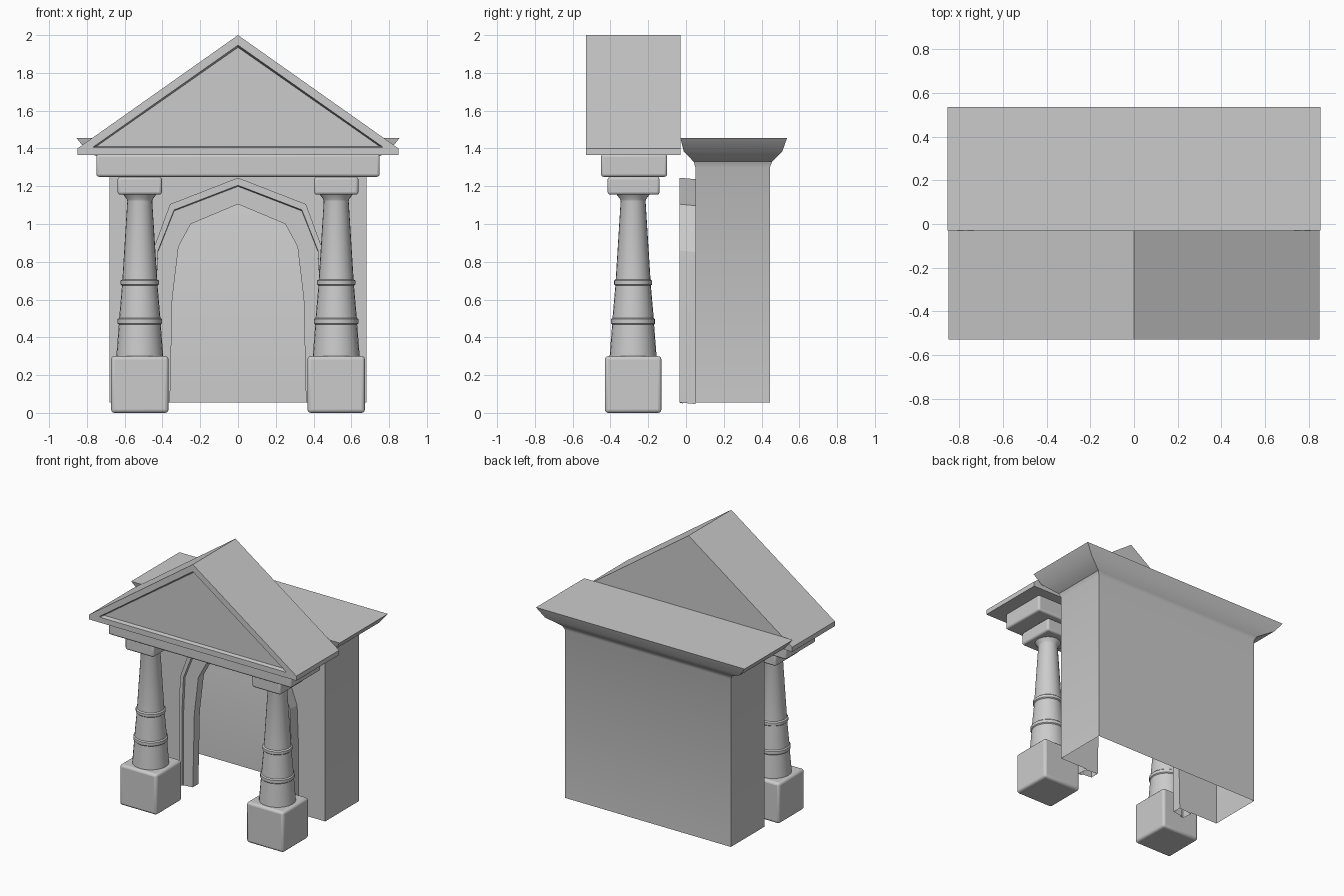
import bpy, bmesh, math

if "Cube" in bpy.data.objects:
    bpy.data.objects.remove(bpy.data.objects["Cube"])


def finish(name, bm, bevel=0.0, angle=35):
    bmesh.ops.recalc_face_normals(bm, faces=bm.faces)
    me = bpy.data.meshes.new(name)
    bm.to_mesh(me)
    bm.free()
    ob = bpy.data.objects.new(name, me)
    bpy.context.collection.objects.link(ob)
    if bevel:
        m = ob.modifiers.new("bevel", 'BEVEL')
        m.width = bevel
        m.segments = 3
    bpy.ops.object.select_all(action='DESELECT')
    ob.select_set(True)
    bpy.context.view_layer.objects.active = ob
    bpy.ops.object.shade_smooth_by_angle(angle=math.radians(angle))
    return ob


def loft(bm, rings, start=False, end=False):
    """Skin closed rings of equal length, optionally capping the ends."""
    vs = [[bm.verts.new(p) for p in r] for r in rings]
    n = len(rings[0])
    for a, b in zip(vs, vs[1:]):
        for i in range(n):
            j = (i + 1) % n
            bm.faces.new((a[i], a[j], b[j], b[i]))
    if start:
        bm.faces.new(vs[0])
    if end:
        bm.faces.new(vs[-1])
    return vs


def rect(hx, y0, y1, z):
    return [(-hx, y0, z), (hx, y0, z), (hx, y1, z), (-hx, y1, z)]


def block(name, cx, hx, y0, y1, z0, z1, bevel):
    bm = bmesh.new()
    rings = [[(x + cx, y, z) for x, y, z in rect(hx, y0, y1, zz)] for zz in (z0, z1)]
    loft(bm, rings, True, True)
    return finish(name, bm, bevel)


def mirrored(half):
    """Right half profile (bottom to apex) -> full profile, right to left."""
    return half + [(-x, z) for x, z in half[-2::-1]]


# Columns: plinth, tapered shaft with two rings, and capital
SHAFT = [(.125, .29), (.111, .468), (.117, .474), (.117, .496), (.109, .503),
         (.094, .674), (.101, .68), (.101, .70), (.092, .707),
         (.066, 1.12), (.068, 1.13), (.09, 1.16)]
N = 24
for side, cx in (("left", -.52), ("right", .52)):
    block(side + "_plinth", cx, .152, -.43, -.13, 0, .30, .018)
    bm = bmesh.new()
    loft(bm, [[(cx + r * math.cos(2 * math.pi * i / N),
                -.28 + r * math.sin(2 * math.pi * i / N), z) for i in range(N)]
              for r, z in SHAFT], True, True)
    finish(side + "_shaft", bm)
    block(side + "_capital", cx, .117, -.415, -.14, 1.155, 1.25, .014)

# Entablature beam resting on the capitals
block("entablature", 0, .75, -.45, -.10, 1.25, 1.37, .014)

# Pediment with a recessed triangular panel
def gable(hx, z0, z1, top, y):
    return [(-hx, y, z0), (hx, y, z0), (hx, y, z1), (0, y, top), (-hx, y, z1)]

bm = bmesh.new()
loft(bm, [gable(.85, 1.365, 1.40, 2.0, -.03),
          gable(.85, 1.365, 1.40, 2.0, -.53),
          gable(.765, 1.405, 1.409, 1.947, -.53),
          gable(.745, 1.411, 1.414, 1.935, -.50)], True, True)
finish("pediment", bm, angle=20)

# Arch surround: stepped section swept along three matching profiles
OUTER = mirrored([(.46, .055), (.46, .6), (.45, .86), (.36, 1.105), (0, 1.245)])
RIM = mirrored([(.435, .055), (.435, .6), (.423, .86), (.338, 1.075), (0, 1.205)])
INNER = mirrored([(.36, .055), (.348, .6), (.315, .88), (.25, 1.0), (0, 1.105)])
bm = bmesh.new()
loft(bm, [[(o[0], .05, o[1] - .008), (o[0], -.035, o[1]), (r[0], -.035, r[1]),
           (r[0], -.015, r[1] - .006), (i[0], -.015, i[1]), (i[0], .05, i[1])]
          for o, r, i in zip(OUTER, RIM, INNER)])
finish("arch_surround", bm, angle=15)

# Hollow wall block, open below, with flared cornice and arched opening
bm = bmesh.new()
vs = loft(bm, [rect(.68, .05, .445, .055), rect(.68, .05, .445, 1.30),
               rect(.695, .04, .455, 1.33), rect(.80, -.012, .51, 1.385),
               rect(.855, -.03, .535, 1.455)], end=True)
lo, hi = vs[0], vs[1]
front = next(f for f in bm.faces if all(v in f.verts for v in (lo[0], lo[1], hi[0], hi[1])))
bmesh.ops.delete(bm, geom=[front], context='FACES_ONLY')
opening = [bm.verts.new((x, .05, z)) for x, z in INNER]
k = len(opening) // 2
# split at the apex so each half is a simple polygon
top = bm.verts.new((0, .05, 1.30))
bm.faces.new([lo[1], hi[1], top] + opening[k::-1])
bm.faces.new([lo[0], hi[0], top] + opening[k:])
finish("wall", bm, angle=30)
